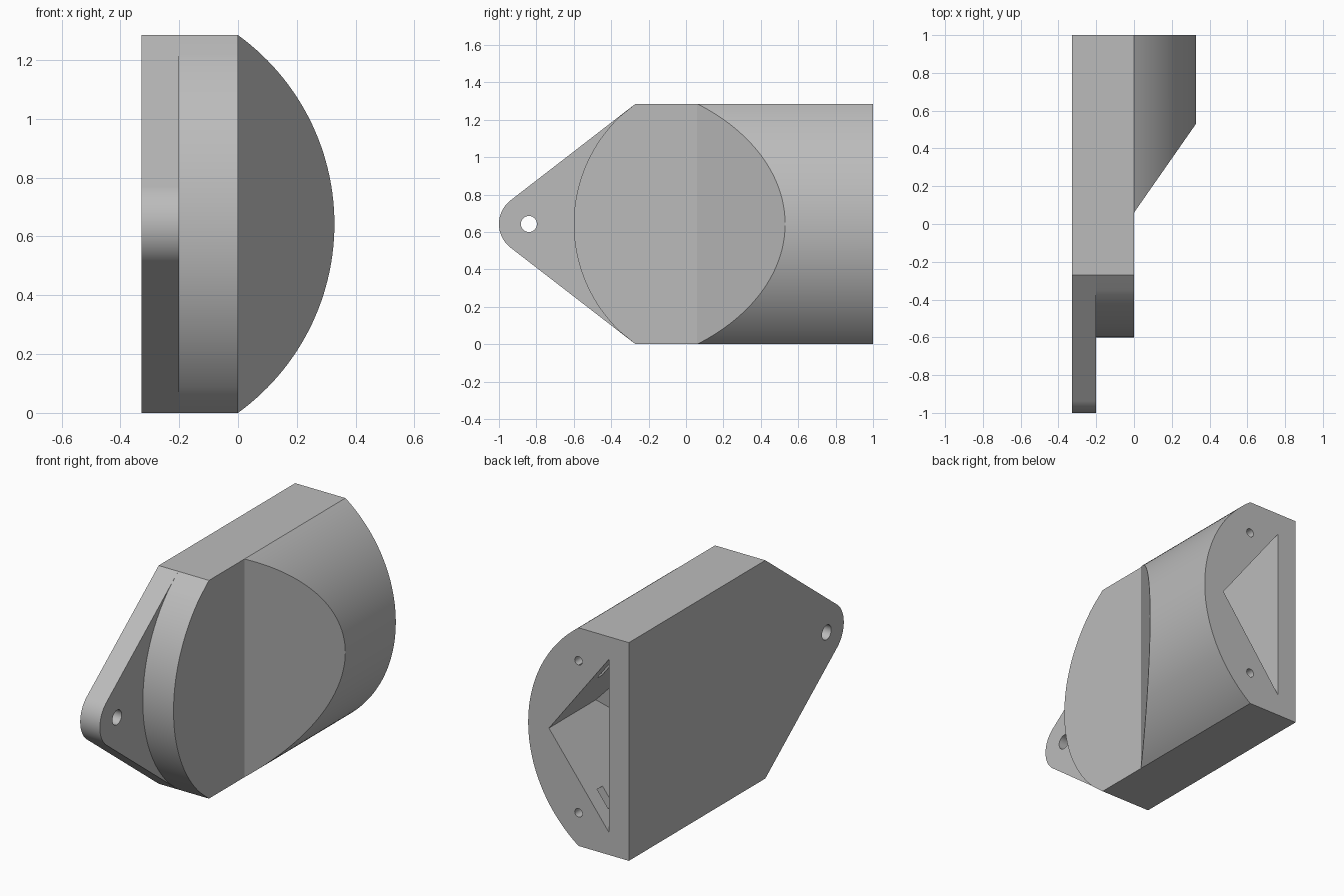
import bpy, bmesh
from math import sin, cos, pi, atan2, asin
from mathutils import Vector

if "Cube" in bpy.data.objects:
    bpy.data.objects.remove(bpy.data.objects["Cube"])

H = 1.285          # height
MID = H / 2
BACK = -0.328      # flat side
STEP = -0.2        # inner face of the tab plate
BULGE = 0.328      # height of the curved side
WALL = 0.13
R = (MID ** 2 + BULGE ** 2) / (2 * BULGE)

grey = bpy.data.materials.new("plain grey")
grey.use_nodes = True
colour = (0.5, 0.5, 0.5, 1)
grey.diffuse_color = colour
grey.node_tree.nodes["Principled BSDF"].inputs["Base Color"].default_value = colour


def arc(cx, cy, r, start, end, n):
    return [(cx + r * cos(start + (end - start) * i / n),
             cy + r * sin(start + (end - start) * i / n)) for i in range(n + 1)]


def prism(name, outline, axis, lo, hi, plane=None):
    """Extrude an outline along x or y; optionally trim it by a plane."""
    bm = bmesh.new()
    place = (lambda p, a: (a, p[0], p[1])) if axis == "x" else (lambda p, a: (p[0], a, p[1]))
    rings = [[bm.verts.new(place(p, a)) for p in outline] for a in (lo, hi)]
    n = len(outline)
    for ring in rings:
        bm.faces.new(ring)
    for i in range(n):
        j = (i + 1) % n
        bm.faces.new((rings[0][i], rings[0][j], rings[1][j], rings[1][i]))
    if plane:
        geom = bm.verts[:] + bm.edges[:] + bm.faces[:]
        bmesh.ops.bisect_plane(bm, geom=geom, plane_co=plane[0], plane_no=plane[1],
                               clear_inner=True, dist=1e-5)
        bmesh.ops.holes_fill(bm, edges=[e for e in bm.edges if e.is_boundary], sides=0)
    bmesh.ops.recalc_face_normals(bm, faces=bm.faces[:])
    mesh = bpy.data.meshes.new(name)
    bm.to_mesh(mesh)
    bm.free()
    mesh.materials.append(grey)
    ob = bpy.data.objects.new(name, mesh)
    bpy.context.collection.objects.link(ob)
    return ob


def combine(target, other, operation):
    """Apply a boolean and discard the helper."""
    mod = target.modifiers.new(operation.lower(), "BOOLEAN")
    mod.operation, mod.object, mod.solver = operation, other, "EXACT"
    bpy.context.view_layer.objects.active = target
    bpy.ops.object.modifier_apply(modifier=mod.name)
    bpy.data.objects.remove(other)


# Mounting plate with the rounded tab
tab_y, tab_r, corner_y = -0.84, 0.16, -0.27
tilt = atan2(0.793, -0.61)
plate = [(1, 0), (1, H), (corner_y, H)]
plate += arc(tab_y, MID, tab_r, tilt, 2 * pi - tilt, 24) + [(corner_y, 0)]
body = prism("mount_body", plate, "x", BACK, STEP)

# Middle slab with the curved front
half = asin((MID - 0.065) / R)
slab = [(1, 0), (1, H), (corner_y, H)]
slab += arc(-0.6 + R, MID, R, pi - half, pi + half, 40) + [(corner_y, 0)]
combine(body, prism("slab", slab, "x", STEP, 0), "UNION")

# Curved side with the slanted front face
slant = Vector((0.47, -0.328, 0)).normalized()
start = Vector((0, 0.06, 0))
end = asin(MID / R)
curve = arc(BULGE - R, MID, R, -end, end, 56)
combine(body, prism("curved_side", curve, "y", 0, 1, (start, -slant)), "UNION")

# Triangular cavity, open at the rear and parallel to the slant inside
low, tip = 0.13, 0.193
triangle = [(STEP, low), (tip, MID), (STEP, H - low)]
combine(body, prism("cavity", triangle, "y", -0.5, 1.1,
                    (start - slant * WALL, -slant)), "DIFFERENCE")

# Rear screw holes, each with a nut slot opening into the cavity
along = Vector((tip - STEP, MID - low)).normalized()
inward = Vector((-along.y, along.x))
for side in (-1, 1):
    def mirror(points):
        return [(p[0], MID + side * (MID - p[1])) for p in points]
    centre = Vector((0, 0.195))
    nut = [centre + along * a + inward * b
           for a, b in ((-0.06, -0.06), (0.06, -0.06), (0.06, 0.18), (-0.06, 0.18))]
    combine(body, prism("nut_slot", mirror(nut), "y", 0.86, 0.91), "DIFFERENCE")
    screw = arc(centre.x, centre.y, 0.025, 0, 2 * pi, 20)[:-1]
    combine(body, prism("screw_hole", mirror(screw), "y", 0.75, 1.1), "DIFFERENCE")

# Hole through the tab
hole = arc(tab_y, MID, 0.043, 0, 2 * pi, 28)[:-1]
combine(body, prism("tab_hole", hole, "x", -0.5, 0.1), "DIFFERENCE")

# Smooth curves, crisp edges
bpy.ops.object.select_all(action="DESELECT")
body.select_set(True)
bpy.context.view_layer.objects.active = body
bpy.ops.object.shade_smooth_by_angle(angle=0.5)
weighted = body.modifiers.new("weighted normals", "WEIGHTED_NORMAL")
weighted.keep_sharp = True
